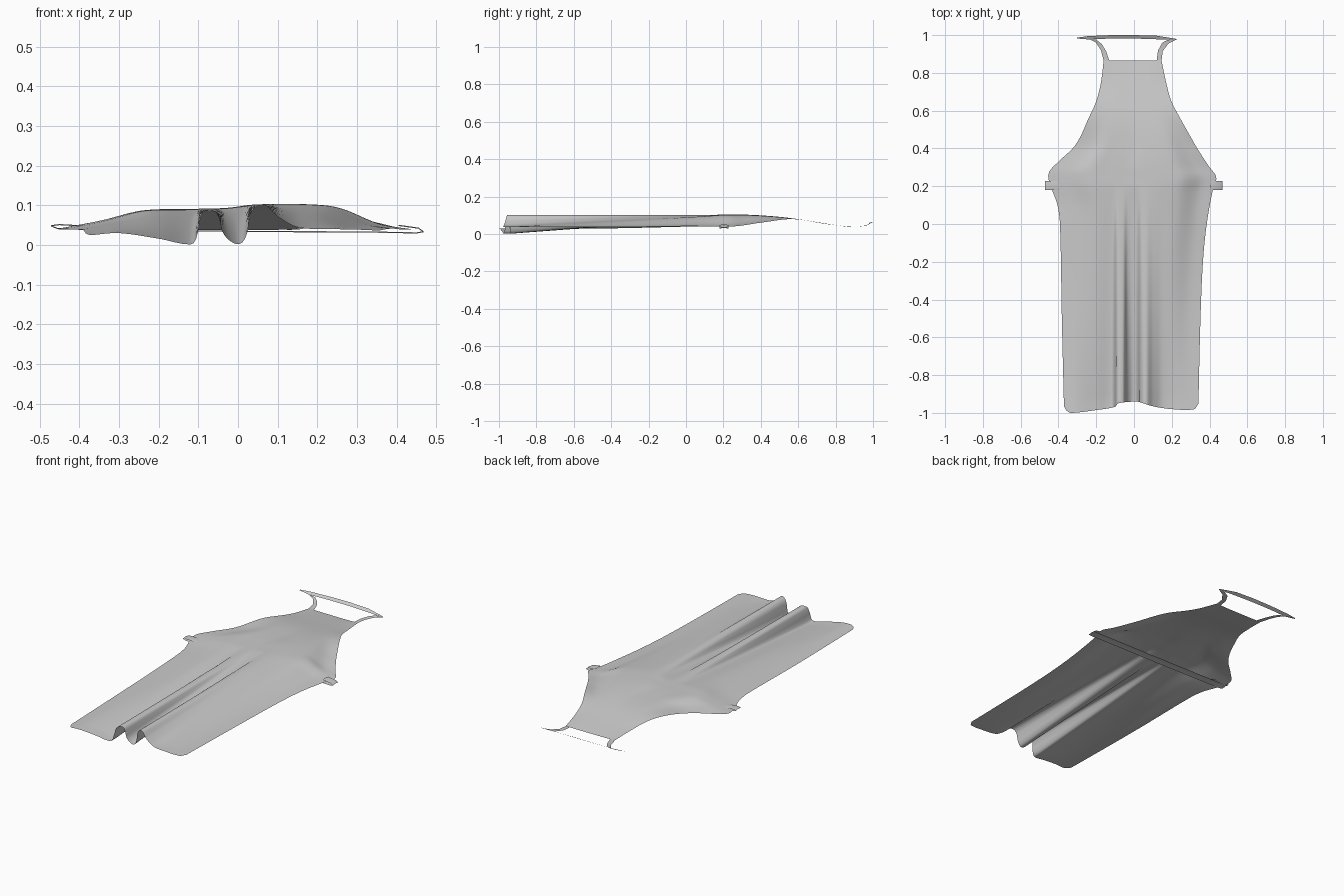
import bpy
import bmesh

cube = bpy.data.objects.get("Cube")
if cube:
    bpy.data.objects.remove(cube, do_unlink=True)

cloth = bpy.data.materials.new("grey cloth")
cloth.use_nodes = True
GREY = (0.6, 0.6, 0.6, 1)
cloth.diffuse_color = GREY
cloth.node_tree.nodes["Principled BSDF"].inputs["Base Color"].default_value = GREY


def curve(pts, t):
    """Smooth interpolation through (t, value) points."""
    t = min(max(t, pts[0][0]), pts[-1][0])
    n = len(pts)

    def slope(i):
        a, b = pts[max(i - 1, 0)], pts[min(i + 1, n - 1)]
        return (b[1] - a[1]) / (b[0] - a[0])

    i = next(k for k in range(n - 1) if t <= pts[k + 1][0])
    (t0, a), (t1, b) = pts[i], pts[i + 1]
    h = t1 - t0
    s = (t - t0) / h
    return (a + (b - a) * s * s * (3 - 2 * s)
            + h * slope(i) * s * (1 - s) ** 2 - h * slope(i + 1) * s * s * (1 - s))


def sheet(name, rows, angle=1.0):
    """Surface through rows of points."""
    bm = bmesh.new()
    grid = [[bm.verts.new(p) for p in row] for row in rows]
    for a, b in zip(grid, grid[1:]):
        for i in range(len(a) - 1):
            bm.faces.new((a[i], a[i + 1], b[i + 1], b[i]))
    mesh = bpy.data.meshes.new(name)
    bm.to_mesh(mesh)
    bm.free()
    ob = bpy.data.objects.new(name, mesh)
    bpy.context.collection.objects.link(ob)
    mesh.materials.append(cloth)
    bpy.ops.object.select_all(action="DESELECT")
    ob.select_set(True)
    bpy.context.view_layer.objects.active = ob
    bpy.ops.object.shade_smooth_by_angle(angle=angle)
    return ob


# Outline of the apron: x of each side edge by y
LEFT_EDGE = [(-1, -.37), (-.5, -.382), (0, -.392), (.1, -.405), (.17, -.43), (.225, -.45),
             (.275, -.45), (.33, -.4), (.4, -.325), (.46, -.285), (.55, -.245), (.65, -.2),
             (.75, -.175), (.87, -.16)]
RIGHT_EDGE = [(-1, .34), (-.5, .352), (-.2, .365), (0, .385), (.17, .415), (.25, .436),
              (.3, .4), (.4, .335), (.47, .295), (.55, .25), (.65, .198), (.75, .17), (.87, .145)]
# Hem: y and height by x
HEM_Y = [(-.37, -.965), (-.355, -.99), (-.33, -1), (-.2, -.985), (-.1, -.968), (-.085, -.95),
         (0, -.94), (.025, -.942), (.1, -.965), (.2, -.98), (.32, -.98), (.34, -.95)]
HEM_Z = [(-.37, .025), (-.3, .03), (-.2, .016), (-.118, .002), (-.103, .022), (-.093, .075),
         (-.07, .086), (-.05, .075), (-.038, .03), (0, .002), (.022, .025), (.032, .08),
         (.065, .102), (.1, .072), (.15, .045), (.25, .04), (.34, .038)]
# Drape: height of side edges and crown by y, and the crosswise dome
EDGE_Z = [(-1, .03), (-.4, .035), (0, .042), (.25, .04), (.4, .06), (.57, .079), (.75, .053), (.87, .039)]
CROWN_Z = [(-1, .1), (0, .1), (.3, .102), (.45, .095), (.57, .083), (.75, .055), (.87, .037)]
DOME = [(0, 0), (.125, .35), (.24, .75), (.36, .8), (.48, .85), (.57, 1), (.72, 1), (.8, .85), (.91, .22), (1, 0)]


def side_x(u, y):
    return (1 - u) * curve(LEFT_EDGE, y) + u * curve(RIGHT_EDGE, y)


def cloth_z(u, x, y):
    edge = curve(EDGE_Z, y)
    body = edge + (curve(CROWN_Z, y) - edge) * curve(DOME, u)
    fold = min(max((.2 - y) / 1.13, 0), 1)
    return body + (curve(HEM_Z, x) - body) * fold


# Apron body
COLS, ROWS = 110, 90
rows = []
for j in range(ROWS + 1):
    row = []
    for i in range(COLS + 1):
        u = i / COLS
        hem = curve(HEM_Y, side_x(u, -1))
        y = hem + (.866 - hem) * j / ROWS
        x = side_x(u, y)
        row.append((x, y, cloth_z(u, x, y)))
    rows.append(row)
sheet("apron_body", rows)

# Neck strap: two short straps rising to a cross band
sheet("neck_strap_right", [
    [(-.161, .866, .039), (-.13, .864, .038)], [(-.175, .92, .039), (-.148, .915, .039)],
    [(-.203, .962, .045), (-.17, .952, .043)], [(-.24, .98, .052), (-.2, .976, .05)],
    [(-.295, .987, .06), (-.28, .98, .058)]])
sheet("neck_strap_left", [
    [(.12, .866, .038), (.146, .866, .039)], [(.127, .918, .039), (.152, .915, .039)],
    [(.15, .96, .043), (.182, .955, .044)], [(.18, .975, .049), (.222, .975, .05)]])
sheet("neck_band", [
    [(x, y0, z0), (x, y1, z1)] for x, y0, z0, y1, z1 in (
        (-.302, .982, .06, .987, .062), (-.24, .977, .054, .995, .063), (-.12, .982, .054, 1, .065),
        (0, .982, .054, 1, .066), (.12, .978, .053, .997, .063), (.224, .974, .05, .98, .052))])


# Waist strap: a flat belt under the apron, its ends folded over the side edges
BELT = [(-.36, .045), (-.4, .047), (-.45, .05), (-.472, .047), (-.455, .04), (-.35, .037),
        (0, .033), (.35, .031), (.45, .029), (.468, .032), (.455, .041), (.405, .048)]
sheet("waist_strap", [[(x, .18, z), (x, .203, z + .003), (x, .228, z)] for x, z in BELT])
